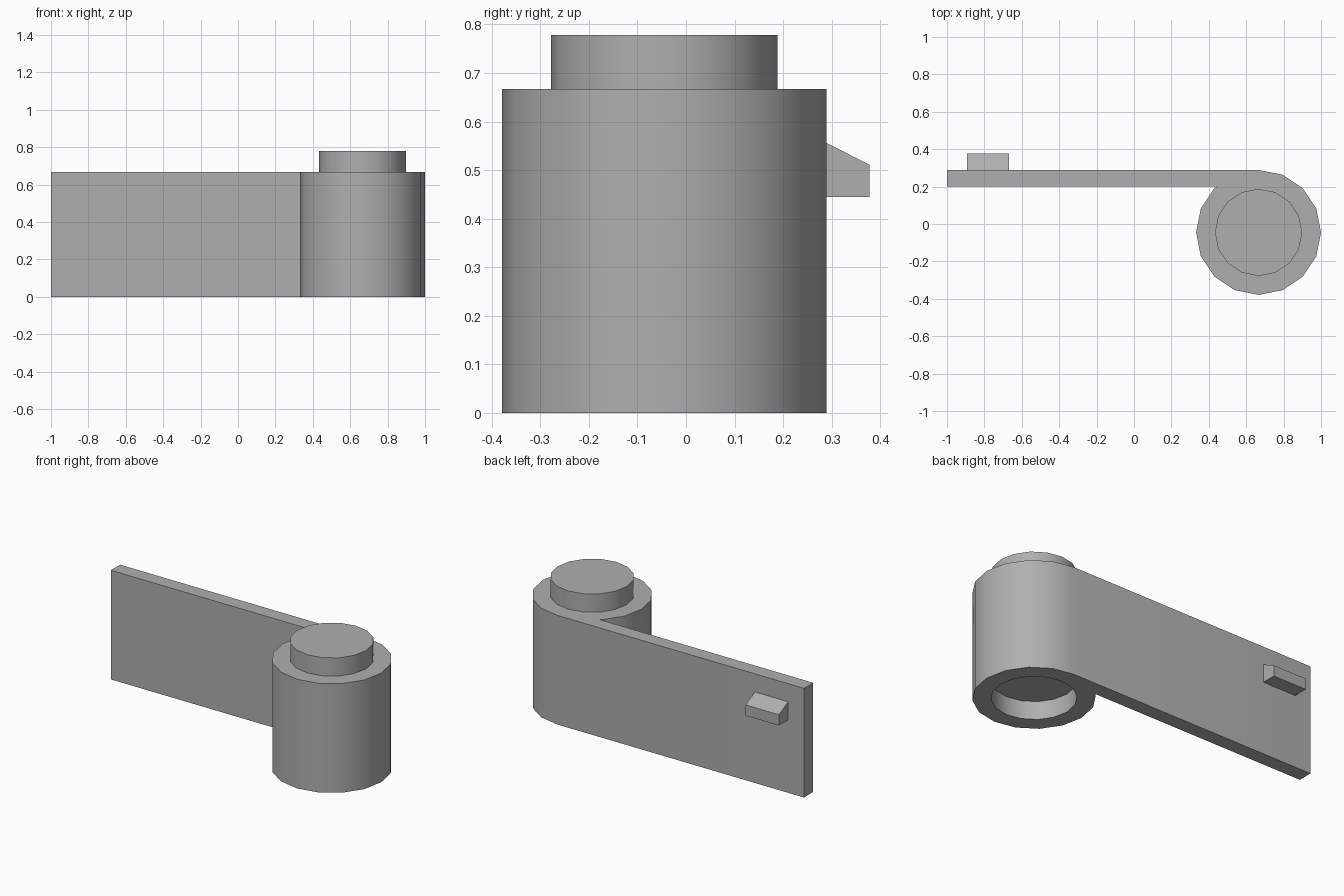
import bpy, bmesh
from math import cos, sin, radians
from mathutils import Vector

if "Cube" in bpy.data.objects:
    bpy.data.objects.remove(bpy.data.objects["Cube"])

CX, CY = 0.666, -0.045      # hinge axis
R, R_IN = 0.334, 0.233      # barrel and stud/socket radii
H = 0.667                   # door height
Y_IN, Y_OUT = 0.2, 0.289    # door panel thickness

grey = bpy.data.materials.new("dark_grey")
grey.diffuse_color = (0.43, 0.43, 0.43, 1)
grey.use_nodes = True
grey.node_tree.nodes["Principled BSDF"].inputs["Base Color"].default_value = grey.diffuse_color


def circle(r, start=0, steps=16):
    """Points on the 16-sided hinge circle, clockwise from a start angle."""
    angles = [radians(start - 22.5 * i) for i in range(steps)]
    return [(CX + r * cos(a), CY + r * sin(a)) for a in angles]


def prism(name, points, offset):
    """Extrude a closed 3D outline along an offset."""
    bm = bmesh.new()
    face = bm.faces.new([bm.verts.new(p) for p in points])
    result = bmesh.ops.extrude_face_region(bm, geom=[face], use_keep_orig=True)
    verts = [g for g in result["geom"] if isinstance(g, bmesh.types.BMVert)]
    bmesh.ops.translate(bm, verts=verts, vec=Vector(offset))
    bmesh.ops.recalc_face_normals(bm, faces=bm.faces)
    mesh = bpy.data.meshes.new(name)
    bm.to_mesh(mesh)
    bm.free()
    mesh.materials.append(grey)
    obj = bpy.data.objects.new(name, mesh)
    bpy.context.collection.objects.link(obj)
    return obj


def smooth(obj):
    obj.data.shade_smooth()
    obj.data.set_sharp_from_angle(angle=radians(30))


# Door panel flowing tangentially into the hinge barrel
outline = circle(R, 90, 15) + [(0.442, Y_IN), (-1, Y_IN), (-1, Y_OUT)]
door = prism("door_panel_with_barrel", [(x, y, 0) for x, y in outline], (0, 0, H))

# Shallow socket under the barrel
cutter = prism("socket_cutter", [(x, y, -0.1) for x, y in circle(R_IN)], (0, 0, 0.211))
cutter.hide_render = True
mod = door.modifiers.new("socket", "BOOLEAN")
mod.operation = "DIFFERENCE"
mod.solver = "EXACT"
mod.object = cutter
bpy.context.view_layer.objects.active = door
bpy.ops.object.modifier_apply(modifier=mod.name)
bpy.data.objects.remove(cutter)
smooth(door)

# Stud on top of the barrel
stud = prism("hinge_stud", [(x, y, H) for x, y in circle(R_IN)], (0, 0, 0.111))
smooth(stud)

# Small handle with a sloped top on the back of the panel
side = [(Y_OUT, 0.445), (0.378, 0.445), (0.378, 0.511), (Y_OUT, 0.556)]
prism("handle", [(-0.893, y, z) for y, z in side], (0.225, 0, 0))
